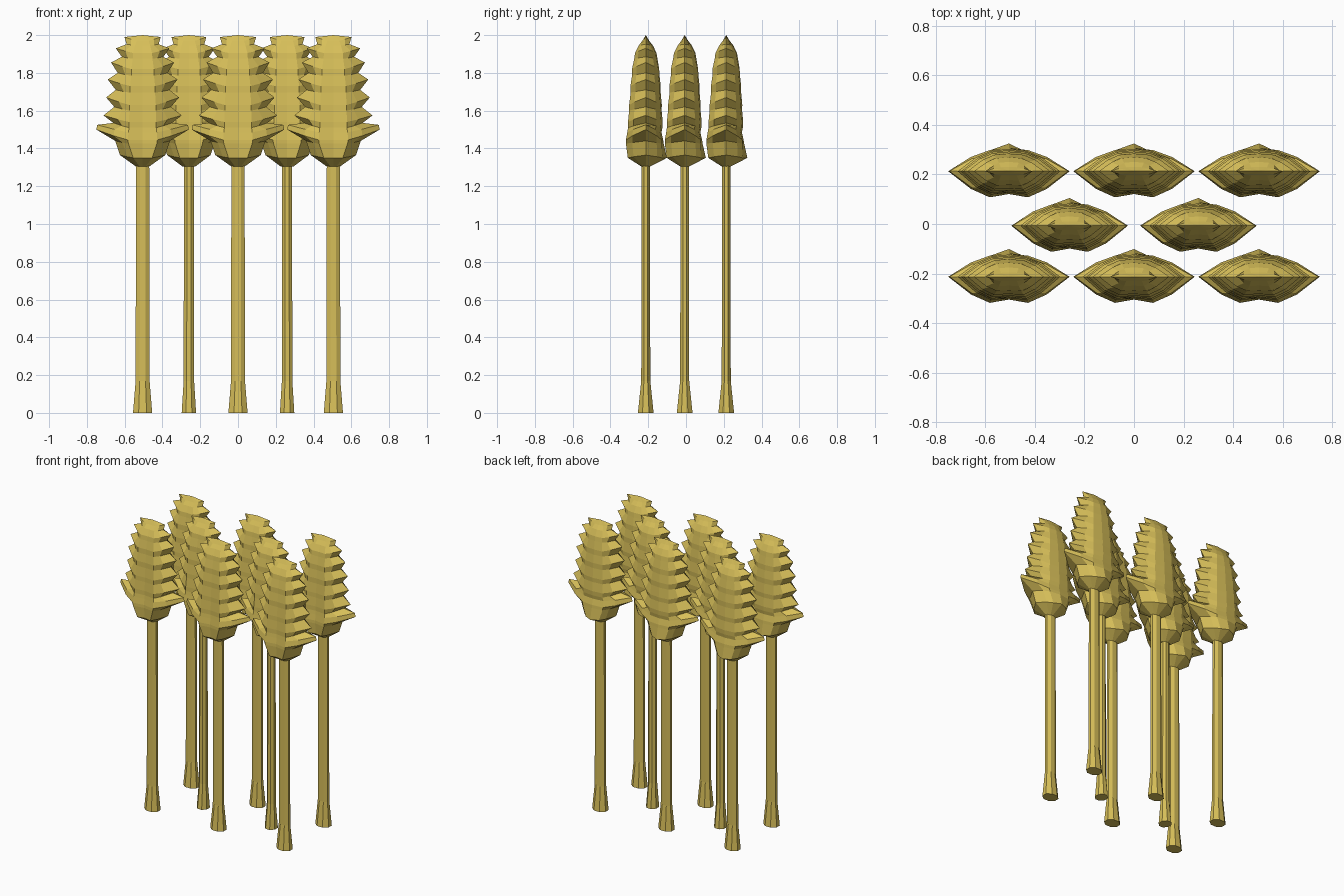
import bpy, bmesh, math

gold = bpy.data.materials.new("wheat_gold")
gold.diffuse_color = (0.68, 0.52, 0.10, 1)


def loft(name, rings, loc, top=None):
    # skin a stack of closed rings, optionally closing the top on a point
    bm = bmesh.new()
    loops = [[bm.verts.new(p) for p in r] for r in rings]
    n = len(loops[0])
    for a, b in zip(loops, loops[1:]):
        for i in range(n):
            j = (i + 1) % n
            bm.faces.new((a[i], a[j], b[j], b[i]))
    bm.faces.new(loops[0][::-1])
    if top:
        t = bm.verts.new(top)
        for i in range(n):
            bm.faces.new((loops[-1][i], loops[-1][(i + 1) % n], t))
    else:
        bm.faces.new(loops[-1])
    bmesh.ops.recalc_face_normals(bm, faces=bm.faces)
    me = bpy.data.meshes.new(name)
    bm.to_mesh(me)
    bm.free()
    ob = bpy.data.objects.new(name, me)
    bpy.context.collection.objects.link(ob)
    ob.location = (*loc, 0)
    me.materials.append(gold)
    return ob


# head levels: side half width, side z, panel half width, panel z,
# front depth, front groove depth, back depth, back ridge depth
LEVELS = [
    (.036, 1.305, .016, 1.305, .022, .024, .022, .024),
    (.120, 1.365, .050, 1.350, .095, .085, .088, .112),
    (.145, 1.440, .075, 1.425, .105, .092, .085, .095),
    (.245, 1.500, .078, 1.445, .105, .092, .085, .092),
    (.240, 1.525, .075, 1.485, .098, .088, .075, .083),
    (.155, 1.535, .072, 1.510, .094, .086, .080, .088),
    (.207, 1.575, .072, 1.540, .094, .086, .082, .090),
    (.150, 1.620, .070, 1.600, .088, .083, .076, .084),
    (.193, 1.670, .070, 1.630, .088, .082, .078, .085),
    (.142, 1.710, .066, 1.695, .080, .078, .072, .079),
    (.185, 1.765, .066, 1.730, .081, .077, .073, .079),
    (.132, 1.800, .060, 1.785, .073, .071, .066, .073),
    (.167, 1.855, .060, 1.820, .073, .069, .066, .071),
    (.110, 1.885, .052, 1.875, .061, .059, .056, .062),
    (.142, 1.930, .050, 1.905, .057, .055, .052, .057),
    (.085, 1.952, .040, 1.945, .037, .036, .034, .038),
    (.096, 1.990, .032, 1.970, .018, .018, .016, .018),
]


def head_ring(lv, s):
    w, zt, p, zp, df, gf, db, rb = lv
    m, zm = p + (w - p) * .45, zp + (zt - zp) * .4
    pts = [(w, 0, zt), (m, db * .68, zm), (p, db, zp), (0, rb, zp),
           (-p, db, zp), (-m, db * .68, zm), (-w, 0, zt),
           (-m, -df * .68, zm), (-p, -df, zp), (0, -gf, zp),
           (p, -df, zp), (m, -df * .68, zm)]
    return [(x * s, y, z) for x, y, z in pts]


def stem_ring(rx, ry, z):
    return [(rx * math.cos(a), ry * math.sin(a), z)
            for a in [math.pi / 8 + i * math.pi / 4 for i in range(8)]]


def stalk(x, y, s, k):
    loft("grain_head", [head_ring(l, s) for l in LEVELS], (x, y), (0, 0, 2.0))
    # stem with flared foot
    loft("stem", [stem_ring(.055 * k, .045, 0), stem_ring(.040 * k, .026, .17),
                  stem_ring(.038 * k, .024, 1.32)], (x, y))


# outer rows of three, middle row of two slimmer stalks
for y in (-.213, .213):
    for x in (-.505, 0, .505):
        stalk(x, y, 1, 1)
for x in (-.26, .26):
    stalk(x, -.007, .96, .75)
